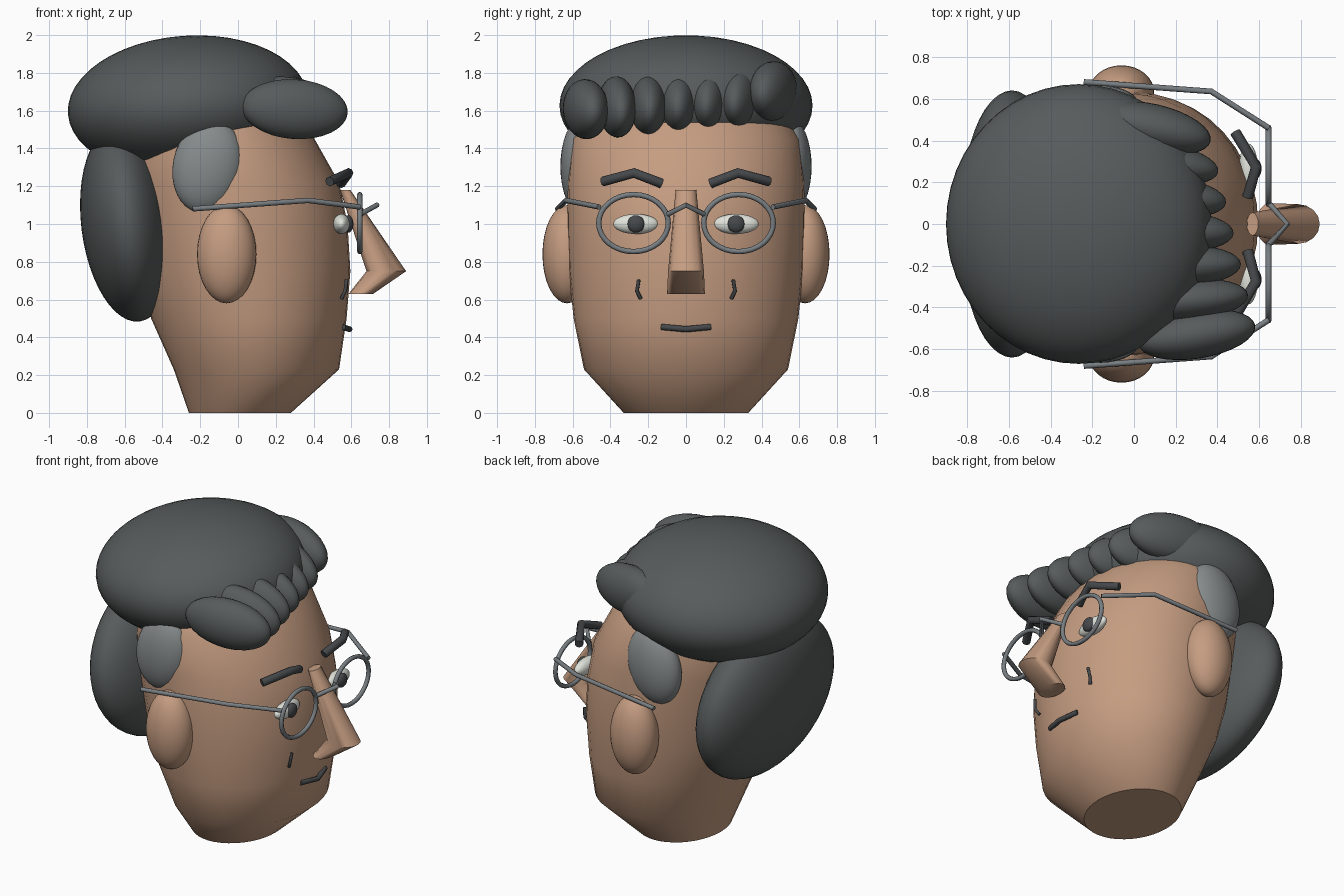
import bpy
import bmesh
from math import cos, sin, pi, radians

if "Cube" in bpy.data.objects:
    bpy.data.objects.remove(bpy.data.objects["Cube"], do_unlink=True)


def material(name, rgb):
    m = bpy.data.materials.new(name)
    m.use_nodes = True
    m.diffuse_color = (*rgb, 1)
    m.node_tree.nodes["Principled BSDF"].inputs["Base Color"].default_value = (*rgb, 1)
    return m


SKIN = material("skin", (0.56, 0.335, 0.22))
HAIR = material("dark_hair", (0.095, 0.105, 0.105))
GREY = material("grey_hair", (0.24, 0.26, 0.265))
BROW = material("brow_dark", (0.06, 0.065, 0.07))
WHITE = material("eye_white", (0.75, 0.77, 0.71))
FRAME = material("frame_metal", (0.19, 0.21, 0.225))


def smooth(ob, angle=40):
    bpy.ops.object.select_all(action="DESELECT")
    ob.select_set(True)
    bpy.context.view_layer.objects.active = ob
    bpy.ops.object.shade_smooth_by_angle(angle=radians(angle))


def ellipsoid(name, loc, radii, mat, rot=(0, 0, 0), segments=32):
    bpy.ops.mesh.primitive_uv_sphere_add(segments=segments, ring_count=segments // 2, location=loc,
                                         rotation=[radians(a) for a in rot])
    ob = bpy.context.object
    ob.name = name
    ob.scale = radii
    ob.data.materials.append(mat)
    smooth(ob, 60)
    return ob


def loft(name, rings, mat, sides=32, angle=40):
    """Skin horizontal ellipses given as (z, back x, front x, half width)."""
    bm = bmesh.new()
    loops = []
    for z, back, front, half in rings:
        mid, rx = (back + front) / 2, (front - back) / 2
        loops.append([bm.verts.new((mid + rx * cos(2 * pi * i / sides),
                                    half * sin(2 * pi * i / sides), z))
                      for i in range(sides)])
    for a, b in zip(loops, loops[1:]):
        for i in range(sides):
            j = (i + 1) % sides
            bm.faces.new((a[i], a[j], b[j], b[i]))
    bm.faces.new(loops[0])
    bm.faces.new(loops[-1])
    bmesh.ops.recalc_face_normals(bm, faces=bm.faces)
    mesh = bpy.data.meshes.new(name)
    bm.to_mesh(mesh)
    bm.free()
    ob = bpy.data.objects.new(name, mesh)
    bpy.context.collection.objects.link(ob)
    mesh.materials.append(mat)
    smooth(ob, angle)
    return ob


def tube(name, points, radius, mat, closed=False):
    curve = bpy.data.curves.new(name, "CURVE")
    curve.dimensions = "3D"
    curve.bevel_depth = radius
    curve.bevel_resolution = 2
    curve.use_fill_caps = True
    spline = curve.splines.new("POLY")
    spline.points.add(len(points) - 1)
    for p, co in zip(spline.points, points):
        p.co = (*co, 1)
    spline.use_cyclic_u = closed
    ob = bpy.data.objects.new(name, curve)
    bpy.context.collection.objects.link(ob)
    curve.materials.append(mat)
    bpy.ops.object.select_all(action="DESELECT")
    ob.select_set(True)
    bpy.context.view_layer.objects.active = ob
    bpy.ops.object.convert(target="MESH")
    smooth(bpy.context.object, 50)


def side_points(points, s):
    return [(x, s * y, z) for x, y, z in points]


# Head, facing +x, with a flat neck cut
loft("head", [(0, -0.26, 0.28, 0.33), (0.23, -0.34, 0.535, 0.54),
              (0.5, -0.46, 0.575, 0.595), (0.75, -0.53, 0.595, 0.62),
              (1.0, -0.57, 0.58, 0.63), (1.22, -0.6, 0.535, 0.625),
              (1.45, -0.6, 0.405, 0.605), (1.6, -0.56, 0.29, 0.52),
              (1.75, -0.45, 0.1, 0.38)], SKIN, sides=40)

# Nose: flares to the tip, then folds back underneath
loft("nose", [(0.63, 0.585, 0.715, 0.1), (0.75, 0.68, 0.89, 0.095),
              (1.18, 0.54, 0.595, 0.055)], SKIN, sides=16, angle=45)

# Hair masses
ellipsoid("hair_top", (-0.265, 0, 1.627), (0.637, 0.67, 0.37), HAIR, (0, -4, 0), 48)
ellipsoid("hair_back", (-0.585, 0, 1.0), (0.245, 0.64, 0.52), HAIR, (0, -7, 0), 48)

# Row of curls over the forehead, climbing toward the left
CURLS = 7
for i in range(CURLS):
    t = i / (CURLS - 1)
    end = i in (0, CURLS - 1)
    tip = 0.58 - 0.21 * t
    z = 1.608 + 0.07 * t + (0.025 if i == CURLS - 1 else 0)
    ellipsoid(f"fringe_curl_{i + 1}", (tip - 0.28, -0.53 + 0.99 * t, z),
              (0.285, 0.115 if end else 0.1, 0.158), HAIR,
              (0, 4 if end else 8, 9 - 22 * t))

for side, s in (("left", 1), ("right", -1)):
    # Ears and sideburns
    ellipsoid(side + "_ear", (-0.06, s * 0.63, 0.84), (0.157, 0.13, 0.26), SKIN)
    ellipsoid(side + "_sideburn", (-0.16, s * 0.56, 1.305), (0.185, 0.105, 0.25),
              GREY, (0, 12, 0))

    # Eyes
    ellipsoid(side + "_eye", (0.548, s * 0.265, 1.0), (0.045, 0.12, 0.053), WHITE)
    ellipsoid(side + "_pupil", (0.583, s * 0.265, 1.0), (0.028, 0.046, 0.046), BROW,
              segments=20)

    # Brow and cheek crease
    tube(side + "_brow", side_points([(0.485, 0.44, 1.225), (0.585, 0.275, 1.27),
                                      (0.545, 0.13, 1.215)], s), 0.026, BROW)
    tube(side + "_cheek_line", side_points([(0.575, 0.25, 0.705), (0.568, 0.26, 0.645),
                                            (0.548, 0.24, 0.605)], s), 0.01, BROW)

    # Glasses rim and folded temple arm
    rim = [(0.645, s * 0.278 + 0.184 * cos(2 * pi * k / 32),
            1.005 + 0.151 * sin(2 * pi * k / 32)) for k in range(32)]
    tube(side + "_rim", rim, 0.014, FRAME, closed=True)
    tube(side + "_temple_arm", side_points([(0.645, 0.46, 1.09), (0.37, 0.635, 1.125),
                                            (-0.24, 0.68, 1.08)], s), 0.014, FRAME)

# Bridge of the glasses
tube("glasses_bridge", [(0.645, -0.1, 1.05), (0.735, 0, 1.1), (0.645, 0.1, 1.05)],
     0.014, FRAME)

# Mouth
tube("mouth", [(0.555, -0.13, 0.455), (0.59, 0, 0.443), (0.555, 0.13, 0.455)], 0.016, BROW)
